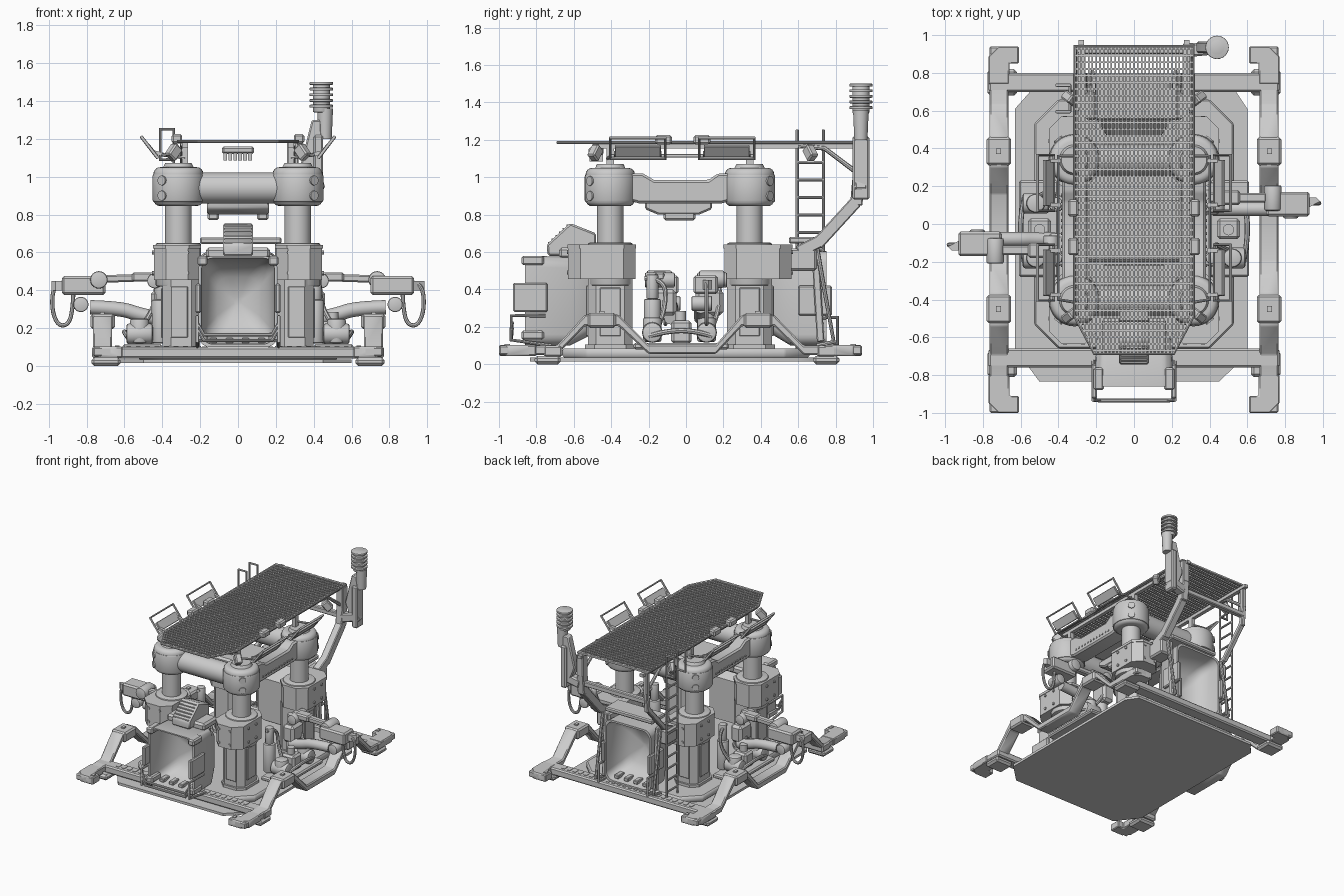
import bpy, bmesh, math
from mathutils import Vector, Matrix

if "Cube" in bpy.data.objects:
    bpy.data.objects.remove(bpy.data.objects["Cube"])

def finish(name, bm):
    bmesh.ops.recalc_face_normals(bm, faces=bm.faces)
    me = bpy.data.meshes.new(name)
    bm.to_mesh(me); bm.free()
    ob = bpy.data.objects.new(name, me)
    bpy.context.collection.objects.link(ob)
    return ob

def bevel(bm, w, seg=1, ang=0.6):
    es = [e for e in bm.edges if len(e.link_faces) == 2 and e.calc_face_angle() > ang]
    bmesh.ops.bevel(bm, geom=es, offset=w, segments=seg, affect='EDGES', profile=0.5)

def box(name, x, y, z, bev=0.0, tilt=0.0):
    """Box from (lo, hi) ranges, optionally tilted about y."""
    c = Vector(((x[0]+x[1])/2, (y[0]+y[1])/2, (z[0]+z[1])/2))
    m = Matrix.Translation(c) @ Matrix.Rotation(tilt, 4, 'Y') @ Matrix.Diagonal(
        (abs(x[1]-x[0]), abs(y[1]-y[0]), abs(z[1]-z[0]), 1))
    bm = bmesh.new(); bmesh.ops.create_cube(bm, size=1, matrix=m)
    if bev: bevel(bm, bev)
    return finish(name, bm)

def between(p, q):
    p, q = Vector(p), Vector(q)
    return (Matrix.Translation((p+q)/2) @ (q-p).to_track_quat('Z', 'Y').to_matrix().to_4x4(), (q-p).length)

def cyl(name, p, q, r, r2=None, n=24, bev=0.0, seg=2):
    m, l = between(p, q)
    bm = bmesh.new()
    bmesh.ops.create_cone(bm, cap_ends=True, segments=n, radius1=r, radius2=r if r2 is None else r2, depth=l, matrix=m)
    if bev: bevel(bm, bev, seg)
    return finish(name, bm)

def beam(name, p, q, w, h, bev=0.0):
    m, l = between(p, q)
    bm = bmesh.new(); bmesh.ops.create_cube(bm, size=1, matrix=m @ Matrix.Diagonal((w, h, l, 1)))
    if bev: bevel(bm, bev)
    return finish(name, bm)

def prism(name, pts, axis, a, b, bev=0.0):
    put = {'x': lambda u, v, t: (t, u, v), 'y': lambda u, v, t: (u, t, v), 'z': lambda u, v, t: (u, v, t)}[axis]
    bm = bmesh.new()
    f = bm.faces.new([bm.verts.new(put(u, v, a)) for u, v in pts])
    r = bmesh.ops.extrude_face_region(bm, geom=[f])
    bmesh.ops.translate(bm, verts=[g for g in r['geom'] if isinstance(g, bmesh.types.BMVert)], vec=put(0, 0, b-a))
    if bev: bevel(bm, bev)
    return finish(name, bm)

def tube(name, pts, r, smooth=False, res=2, closed=False):
    cu = bpy.data.curves.new(name, 'CURVE'); cu.dimensions = '3D'
    cu.bevel_depth = r; cu.bevel_resolution = res; cu.use_fill_caps = True
    sp = cu.splines.new('NURBS' if smooth else 'POLY'); sp.points.add(len(pts)-1)
    for k, p in zip(sp.points, pts): k.co = (*p, 1)
    sp.use_cyclic_u = closed
    if smooth: sp.order_u = 3; sp.use_endpoint_u = True; sp.resolution_u = 6
    ob = bpy.data.objects.new(name, cu); bpy.context.collection.objects.link(ob)
    me = bpy.data.meshes.new_from_object(ob.evaluated_get(bpy.context.evaluated_depsgraph_get()))
    bpy.data.objects.remove(ob)
    o = bpy.data.objects.new(name, me); bpy.context.collection.objects.link(o)
    return o

def chamfered(x0, x1, y0, y1, c):
    x0, x1 = sorted((x0, x1))
    return [(x0+c, y0), (x1-c, y0), (x1, y0+c), (x1, y1-c), (x1-c, y1), (x0+c, y1), (x0, y1-c), (x0, y0+c)]

def shell(name, rings, rad):
    """Loft of rounded rectangles (y, half width, z0, z1)."""
    bm = bmesh.new(); loops = []
    for y, w, z0, z1 in rings:
        lp = []
        r = min(rad, w*.6)
        for sx, zc, a0 in ((1, z1-r, 0), (-1, z1-r, 90), (-1, z0+r, 180), (1, z0+r, 270)):
            for k in range(6):
                a = math.radians(a0 + 18*k)
                lp.append(bm.verts.new((sx*(w-r)+r*math.cos(a), y, zc+r*math.sin(a))))
        loops.append(lp)
    n = len(loops[0])
    for A, B in zip(loops, loops[1:]):
        for i in range(n): bm.faces.new((A[i], A[(i+1) % n], B[(i+1) % n], B[i]))
    bm.faces.new(loops[0]); bm.faces.new(loops[-1])
    return finish(name, bm)

SIDES = (-1, 1)
# base plates and cross beams
prism('base_plate', [(-.63, .61), (-.63, -.66), (-.50, -.835), (.45, -.835), (.60, -.69), (.60, .61), (.54, .70), (-.55, .70)], 'z', .015, .035)
prism('base_deck', chamfered(-.53, .53, -.66, .66, .13), 'z', .035, .085, .01)
for y0, y1 in ((-.76, -.66), (.70, .80)):
    box('cross_beam', (-.77, .77), (y0, y1), (.04, .10), .01)
    for k in range(24):
        box('beam_tread', (-.59+k*.05, -.565+k*.05), (y0+.03, y1-.03), (.10, .104))

# side rails with raised joints and turned-in feet
top = [(-1, .10), (-.69, .10), (-.54, .265), (-.36, .265), (-.2, .105), (.16, .105), (.30, .265), (.47, .265), (.63, .10), (.94, .10)]
rail = top + [(y, z-(.05 if z < .2 else .06)) for y, z in reversed(top)]
for s in SIDES:
    prism('side_rail', rail, 'x', s*.665, s*.765, .008)
    for y, t in ((-1, 1), (.94, -1)):
        prism('rail_foot', [(s*.61, y), (s*.72, y), (s*.77, y+t*.05), (s*.77, y+t*.2), (s*.66, y+t*.2), (s*.66, y+t*.09), (s*.61, y+t*.09)], 'z', .045, .102, .006)
        box('foot_bolt', (s*.625, s*.65), (y+t*.03, y+t*.06), (.10, .108))
    for y in (-.74, .75):
        box('ground_pad', (s*.62, s*.775), (y-.07, y+.07), (0, .045), .015)
    for y in (-.45, .385):
        box('rail_joint', (s*.65, s*.78), (y-.075, y+.075), (.195, .275), .012)
        box('joint_pin', (s*.705, s*.73), (y-.015, y+.015), (.27, .285))

# four lifting columns
for s in SIDES:
    for yc, t in ((-.405, -1), (.34, 1)):
        X = lambda d: s*(.315+d)
        prism('column_foot', chamfered(X(-.12), X(.1), yc-.135, yc+.135, .05), 'z', .06, .105)
        prism('lower_column', chamfered(X(-.115), X(.085), yc-.12, yc+.12, .045), 'z', .1, .47)
        box('column_panel', (X(.08), X(.093)), (yc-.055, yc+.055), (.15, .41), .004)
        box('column_side_panel', (X(-.05), X(.04)), (yc+t*.115, yc+t*.13), (.15, .42), .004)
        y0, y1 = sorted((yc+t*.225, yc-t*.135))
        prism('column_housing', chamfered(X(-.115), X(.13), y0, y1, .065), 'z', .455, .635)
        prism('housing_lip', chamfered(X(-.12), X(.134), y0-.004, y1+.004, .065), 'z', .62, .64)
        cyl('housing_collar', (X(0), yc, .42), (X(0), yc, .65), .12, n=32, bev=.01)
        cyl('column_rod', (X(0), yc, .6), (X(0), yc, .88), .07, n=32)
        cyl('top_knuckle', (X(0), yc, .845), (X(0), yc, 1.05), .132, n=32, bev=.035, seg=4)
        cyl('knuckle_band', (X(0), yc, .865), (X(0), yc, 1.015), .137, n=32, bev=.012)
        cyl('knuckle_cap', (X(0), yc, 1.04), (X(0), yc, 1.072), .085, .07, n=32)
        for z in (.90, .98):
            d = Vector((s*.08, t*.1, 0)).normalized()
            c = Vector((X(0), yc, z)) + d*.128
            cyl('knuckle_bolt', c, c + d*.016, .026, n=16)
        for z in (.49, .60):
            for d in (-.045, .05):
                cyl('housing_bolt', (X(d), yc+t*.22, z), (X(d), yc+t*.232, z), .011, n=8)
                cyl('housing_bolt', (X(.125), yc+t*.05+d, z), (X(.138), yc+t*.05+d, z), .011, n=8)

# upper frame tying the knuckles together
for y in (-.405, .34):
    cyl('upper_cross_beam', (-.25, y, .94), (.25, y, .94), .082, n=24)
for s in SIDES:
    prism('upper_side_beam', [(-.32, .88), (-.25, .86), (.19, .86), (.26, .88), (.26, 1.02), (.17, 1.02), (.12, .985), (-.17, .985), (-.23, 1.02), (-.32, 1.02)], 'x', s*.24, s*.38, .012)
    for k in range(12):
        cyl('beam_rivet', (s*.38, -.22+k*.034, .90), (s*.386, -.22+k*.034, .90), .008, n=8)
box('upper_bridge', (-.26, .26), (-.2, .14), (.88, .94), .015)
prism('hanging_unit', [(-.22, .87), (-.22, .83), (-.15, .80), (.07, .80), (.14, .83), (.14, .87)], 'x', -.165, .165, .01)
for s in SIDES:
    box('hanging_hook', (s*.10, s*.16), (-.12, .05), (.77, .83), .01)
box('roof_lamp', (-.085, .085), (-.52, -.44), (1.12, 1.16), .01)
for k in range(6):
    box('lamp_fin', (-.077+k*.026, -.057+k*.026), (-.515, -.445), (1.085, 1.125))

# roof grille
bm = bmesh.new()
def bar(x0, x1, y0, y1):
    m = Matrix.Translation(((x0+x1)/2, (y0+y1)/2, 1.186)) @ Matrix.Diagonal((x1-x0, y1-y0, .012, 1))
    bmesh.ops.create_cube(bm, size=1, matrix=m)
for i in range(31):
    x = -.3+.02*i
    bar(x-.004, x+.004, -.68+max(0, abs(x)-.21)*1.9, .94)
for j in range(46):
    y = -.67+.0355*j
    w = min(.31, .21+(y+.68)/1.9)
    bar(-w, w, y-.005, y+.005)
finish('roof_grille', bm)
tube('roof_rim', [(-.21, -.685, 1.186), (.21, -.685, 1.186), (.315, -.485, 1.186), (.315, .94, 1.186), (-.315, .94, 1.186), (-.315, -.485, 1.186)], .009, closed=True)

# roof carriers and tilted side lamps
for s in SIDES:
    box('roof_carrier', (s*.265, s*.295), (-.5, .975), (1.155, 1.18))
    for y in (-.405, .34):
        box('roof_post', (s*.265, s*.295), (y-.02, y+.02), (1.04, 1.17))
    tube('lamp_rail', [(s*.28, -.42, 1.10), (s*.40, -.40, 1.115), (s*.40, .36, 1.115), (s*.28, .36, 1.10)], .009)
    for ya, yb in ((-.405, -.11), (.07, .365)):
        tube('lamp_frame', [(s*.425, ya, 1.10), (s*.425, yb, 1.10), (s*.51, yb, 1.21), (s*.51, ya, 1.21)], .009, closed=True)
        box('side_lamp', (s*.455-.01, s*.455+.01), (ya+.025, yb-.025), (1.105, 1.175), .003, s*.66)
        for y in (ya+.03, yb-.03):
            beam('lamp_bracket', (s*.39, y, 1.115), (s*.45, y, 1.13), .02, .02)
    for y in (-.12, .085):
        box('rim_clamp', (s*.295, s*.35), (y-.045, y+.045), (1.175, 1.225), .01)
    for y in (-.47, .65):
        beam('corner_spotlight', (s*.32, y, 1.16), (s*.36, y+math.copysign(.03, y), 1.10), .05, .06, .008)

# front and rear engine shells, hollow towards the outside
shell('front_shell', [(-.50, .14, .16, .50), (-.62, .20, .10, .575), (-.86, .208, .10, .58), (-.86, .193, .115, .57), (-.76, .188, .125, .56), (-.67, .16, .155, .53), (-.61, .11, .21, .47), (-.58, .02, .32, .36)], .06)
shell('rear_shell', [(.46, .14, .16, .50), (.56, .20, .10, .60), (.75, .208, .10, .605), (.75, .193, .115, .59), (.68, .188, .125, .58), (.60, .16, .155, .55), (.55, .11, .21, .49), (.52, .02, .33, .37)], .06)
for s in SIDES:
    box('front_shell_flap', (s*.195, s*.225), (-.925, -.74), (.28, .435), .008)
    box('rear_shell_flap', (s*.195, s*.225), (.60, .78), (.26, .42), .008)
    for z in (.13, .53):
        box('shell_lug', (s*.16, s*.215), (-.88, -.76), (z, z+.05), .01)
    tube('bumper_leg', [(s*.215, -.75, .26), (s*.215, -.935, .26), (s*.215, -.935, .13), (s*.215, -.72, .10)], .01)
    tube('rear_bumper_leg', [(s*.22, .73, .25), (s*.22, .81, .25), (s*.22, .81, .11), (s*.22, .72, .11)], .01)
for z in (.155, .185):
    tube('bumper_bar', [(-.215, -.93, z+.04), (-.18, -.935, z-.02), (.18, -.935, z-.02), (.215, -.93, z+.04)], .01)
for y0 in (-.76, .68):
    for j in range(4):
        box('shell_inner_rib', (-.15+j*.085, -.11+j*.085), (y0-.04, y0+.04), (.12, .15), .005)
# intake head box over the front shell
prism('intake_box', [(-.74, .58), (-.745, .64), (-.62, .755), (-.48, .70), (-.48, .58)], 'x', -.08, .08, .01)
for k in range(6):
    beam('intake_slat', (-.07, -.735+k*.02, .65+k*.0184), (.07, -.735+k*.02, .65+k*.0184), .008, .008)
box('intake_base', (-.17, .17), (-.68, -.5), (.565, .625), .015)
box('rear_shelf', (-.2, .23), (.55, .72), (.645, .68), .008)

# rear support arms and braces
for s in SIDES:
    w = .06 if s > 0 else .035
    x = s*.29
    for p, q in (((.6, .60), (.72, .66)), ((.70, .64), (.91, .87)), ((.91, .85), (.925, 1.02)), ((.925, 1.0), (.925, 1.18))):
        beam('rear_arm', (x, *p), (x, *q), w, w*1.1, .006)
    tube('rear_brace', [(x, .60, 1.17), (x, .74, 1.155), (x, .92, 1.02)], .013)
    tube('rear_stay', [(s*.26, .70, .62), (s*.26, .79, .12), (s*.26, .70, .10)], .013)
    box('rear_arm_root', (s*.2, s*.32), (.55, .70), (.50, .62), .012)
    beam('rear_guard', (s*.23, .69, .62), (s*.23, .72, .12), .03, .04, .006)
box('rear_crossbar', (-.29, .29), (.90, .94), (.92, .96), .006)

# ladder
for y in (.595, .735):
    tube('ladder_rail', [(-.34, y, .06), (-.34, y, 1.25), (-.41, y, 1.25), (-.41, y, 1.09), (-.34, y, 1.09)], .009)
for k in range(11):
    tube('ladder_rung', [(-.34, .595, .14+k*.094), (-.34, .735, .14+k*.094)], .008)

# beacon mast
beam('mast_arm', (.30, .92, .93), (.45, .935, .97), .07, .07, .01)
prism('mast_bracket', [(.33, 1.06), (.36, .98), (.44, .88), (.45, 1.05), (.44, 1.30), (.39, 1.30), (.36, 1.18)], 'y', .905, .965, .008)
cyl('mast_body', (.46, .935, 1.20), (.46, .935, 1.36), .035, .042, n=24)
box('mast_socket', (.40, .45), (.89, .98), (.88, 1.22), .01)
cyl('beacon_core', (.44, .935, 1.34), (.44, .935, 1.50), .045, n=24, bev=.006)
for k in range(5):
    cyl('beacon_disc', (.44, .935, 1.365+k*.03), (.44, .935, 1.38+k*.03), .062, n=24, bev=.004)

# manipulator arms: right one, then the left turned half round
for s in SIDES:
    y = s*.14
    box('arm_base', (s*.36, s*.46), (y-s*.09, y+s*.06), (.26, .40), .02)
    cyl('arm_shoulder', (s*.44, y-.08, .45), (s*.44, y+.08, .45), .04, bev=.008)
    beam('arm_bar', (s*.40, y, .47), (s*.70, y, .46), .05, .04, .008)
    box('arm_sleeve', (s*.44, s*.56), (y-.04, y+.04), (.445, .495), .01)
    cyl('arm_elbow', (s*.735, y-.07, .455), (s*.735, y+.065, .455), .046, bev=.01)
    box('arm_tool', (s*.70, s*.93), (y-s*.10, y+s*.03), (.375, .475), .012)
    prism('arm_tool_tip', [(s*.93, y-s*.05), (s*.985, y-s*.02), (s*.965, y), (s*.93, y)], 'z', .40, .45)
    tube('arm_hose', [(s*.93, y-s*.03, .44), (s*.975, y-s*.03, .43), (s*.985, y-s*.03, .30), (s*.95, y-s*.03, .21), (s*.89, y-s*.03, .22), (s*.87, y-s*.03, .33), (s*.87, y-s*.03, .40)], .011, True)
    tube('curved_arm', [(s*.42, y-s*.06, .25), (s*.52, y-s*.06, .27), (s*.62, y-s*.06, .305), (s*.78, y-s*.06, .31)], .038, True, 4)
    cyl('arm_wrist', (s*.83, y-s*.11, .325), (s*.83, y, .325), .04, bev=.008)
    # pump group below each arm
    box('pump_bed', (s*.40, s*.61), (-.28, .23), (.08, .115), .01)
    for yy in (-.18, .11):
        cyl('pump_body', (s*.45, yy, .17), (s*.59, yy, .17), .055, bev=.015)
        cyl('pump_head', (s*.52, yy, .12), (s*.52, yy, .25), .05, bev=.012)
        cyl('canister', (s*.41, yy, .12), (s*.41, yy, .35), .045, bev=.01)
        cyl('canister_cap', (s*.41, yy, .35), (s*.41, yy, .48), .032, n=12, bev=.006)
        tube('pump_hose', [(s*.41, yy-.04, .46), (s*.43, yy+.07, .46), (s*.44, yy+.07, .30), (s*.50, yy+.04, .22)], .013, True)
    box('manifold', (s*.44, s*.56), (-.08, .03), (.11, .235), .015)
    cyl('manifold_valve', (s*.5, -.03, .22), (s*.5, -.03, .285), .03, n=16)
    tube('manifold_pipe', [(s*.58, -.2, .15), (s*.6, -.1, .18), (s*.6, .05, .18), (s*.58, .14, .15)], .014, True)

# shading
bpy.ops.object.select_all(action='SELECT')
bpy.context.view_layer.objects.active = bpy.context.selected_objects[0]
bpy.ops.object.shade_smooth_by_angle(angle=math.radians(35))
